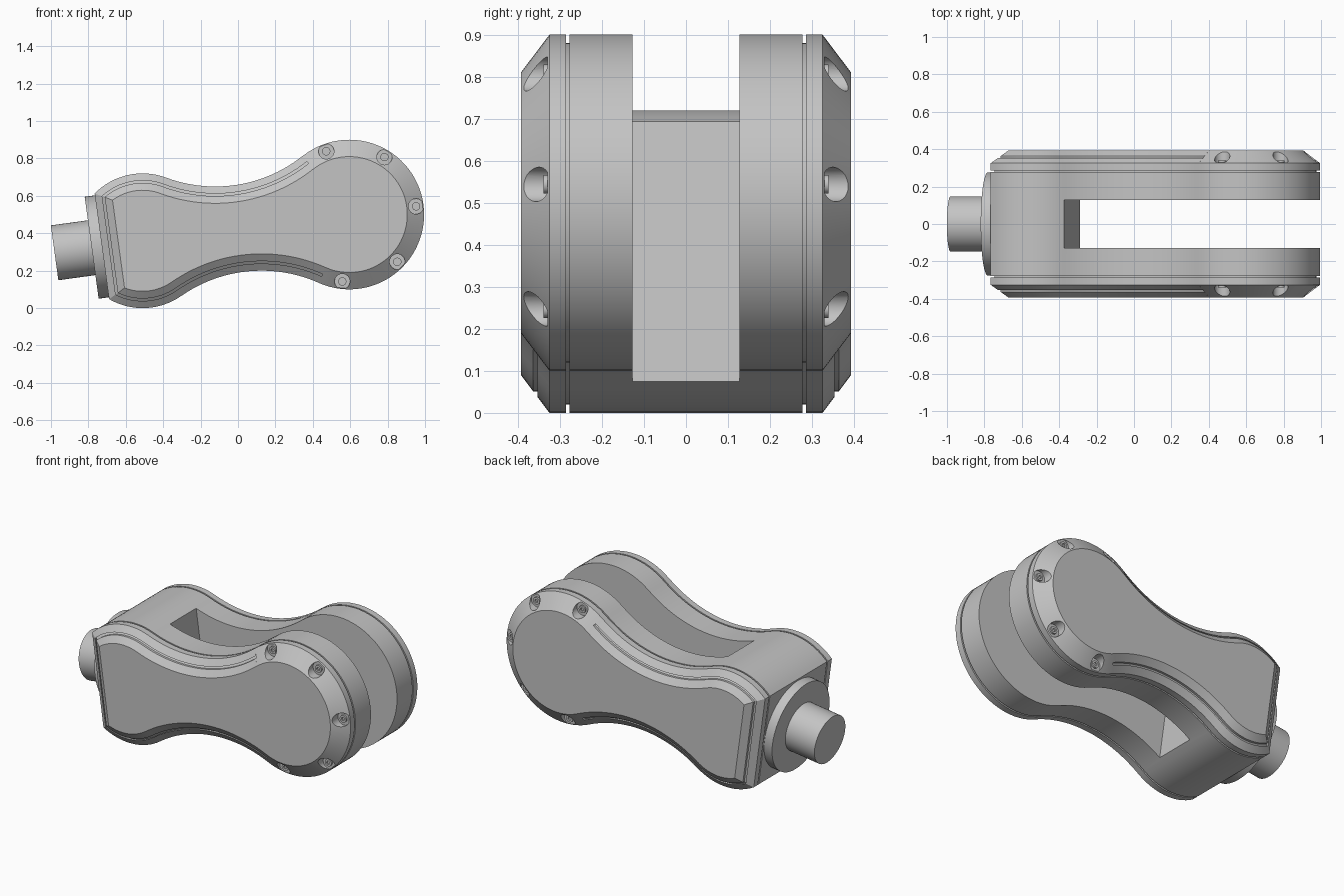
import bpy
import bmesh
from math import cos, sin, acos, radians, pi, atan2
from mathutils import Vector, Matrix

cube = bpy.data.objects.get("Cube")
if cube:
    bpy.data.objects.remove(cube, do_unlink=True)

grey = bpy.data.materials.new("plain_grey")
grey.use_nodes = True
grey.diffuse_color = (0.55, 0.55, 0.55, 1)
grey.node_tree.nodes["Principled BSDF"].inputs["Base Color"].default_value = (0.55, 0.55, 0.55, 1)

# Side outline: big head circle, small base circle, two neck arcs tangent to both
HEAD, BASE = Vector((0.595, 0.5)), Vector((-0.51, 0.36))
NECK_TOP, NECK_LOW = Vector((-0.122, 1.4)), Vector((0.126, -0.55))
HEAD_R, BASE_R, NECK_R = 0.40, 0.36, 0.75
TILT = radians(7.8)      # slant of the base end
END = 0.22               # distance of the base end from the base circle centre
HEAD_STEPS, NECK_STEPS, BASE_STEPS = 56, 24, 16


def heading(a, b):
    d = b - a
    return atan2(d.y, d.x)


def arc(centre, r, a0, a1, n):
    return [centre + r * Vector((cos(a0 + (a1 - a0) * i / n), sin(a0 + (a1 - a0) * i / n)))
            for i in range(n + 1)]


def outline(inset):
    """Outline shrunk by inset; the head points come first."""
    ht, hl = heading(HEAD, NECK_TOP), heading(HEAD, NECK_LOW)
    bt, bl = heading(BASE, NECK_TOP), heading(BASE, NECK_LOW)
    half = acos((END - inset) / (BASE_R - inset))
    mid = pi + TILT
    return (arc(HEAD, HEAD_R - inset, hl, ht, HEAD_STEPS)
            + arc(NECK_TOP, NECK_R + inset, ht - pi, bt - pi, NECK_STEPS)
            + arc(BASE, BASE_R - inset, bt, mid - half, BASE_STEPS)
            + arc(BASE, BASE_R - inset, mid + half, bl + 2 * pi, BASE_STEPS)
            + arc(NECK_LOW, NECK_R + inset, bl + pi, hl + pi, NECK_STEPS))


def ring(inset, y, sink=0.0, side=1):
    """Outline at depth y; sink lowers everything except the head."""
    return [(p.x, side * (y - (sink if i > HEAD_STEPS else 0)), p.y)
            for i, p in enumerate(outline(inset))]


def finish(bm, name):
    bmesh.ops.remove_doubles(bm, verts=bm.verts, dist=1e-5)
    bmesh.ops.recalc_face_normals(bm, faces=bm.faces)
    mesh = bpy.data.meshes.new(name)
    bm.to_mesh(mesh)
    bm.free()
    mesh.materials.append(grey)
    obj = bpy.data.objects.new(name, mesh)
    bpy.context.collection.objects.link(obj)
    return obj


def loft(name, rings):
    bm = bmesh.new()
    loops = [[bm.verts.new(co) for co in r] for r in rings]
    n = len(loops[0])
    for a, b in zip(loops, loops[1:]):
        for i in range(n):
            j = (i + 1) % n
            bm.faces.new((a[i], a[j], b[j], b[i]))
    bm.faces.new(loops[0])
    bm.faces.new(loops[-1])
    return finish(bm, name)


def add_rod(bm, start, end, r, segments=48):
    start, end = Vector(start), Vector(end)
    d = end - start
    m = Matrix.Translation((start + end) / 2) @ d.to_track_quat('Z', 'Y').to_matrix().to_4x4()
    bmesh.ops.create_cone(bm, cap_ends=True, segments=segments, radius1=r, radius2=r,
                          depth=d.length, matrix=m)


def activate(obj):
    bpy.ops.object.select_all(action='DESELECT')
    obj.select_set(True)
    bpy.context.view_layer.objects.active = obj


def cut(obj, cutter):
    activate(obj)
    mod = obj.modifiers.new("cut", 'BOOLEAN')
    mod.operation = 'DIFFERENCE'
    mod.solver = 'EXACT'
    mod.object = cutter
    bpy.ops.object.modifier_apply(modifier=mod.name)
    bpy.data.objects.remove(cutter, do_unlink=True)


def smooth(obj):
    activate(obj)
    bpy.ops.object.shade_smooth_by_angle(angle=radians(28))


base = Vector((BASE.x, 0, BASE.y))
axis = Vector((-cos(TILT), 0, -sin(TILT)))   # points out of the base end

# Fork body with the slot between its two arms
body = loft("fork_body", [ring(0, -0.277), ring(0, 0.277)])
bm = bmesh.new()
place = Matrix.Translation(base - axis * 1.18) @ Matrix.Rotation(-TILT, 4, 'Y')
bmesh.ops.create_cube(bm, size=1, matrix=place @ Matrix.Diagonal((2, 0.254, 2, 1)))
cut(body, finish(bm, "slot_cutter"))
smooth(body)


# Chamfered side plates with a trim groove and screw recesses
def chamfer_y(inset):
    return 0.325 + 0.068 * inset / 0.09


SCREW_ANGLES = [radians(7 + 51.5 * k) for k in range(-2, 3)]
SEAT = 0.329
for side, word in ((-1, "front"), (1, "back")):
    g0, g1, deep = 0.038, 0.051, 0.014
    layers = [(0.02, 0.265, 0), (0.02, 0.286, 0), (0, 0.286, 0), (0, 0.325, 0),
              (g0, chamfer_y(g0), 0), (g0, chamfer_y(g0), deep),
              (g1, chamfer_y(g1), deep), (g1, chamfer_y(g1), 0),
              (0.09, 0.393, 0)]
    plate = loft(word + "_side_plate", [ring(i, y, s, side) for i, y, s in layers])
    bm = bmesh.new()
    spots = [HEAD + 0.36 * Vector((cos(a), sin(a))) for a in SCREW_ANGLES]
    for p in spots:
        add_rod(bm, (p.x, side * SEAT, p.y), (p.x, side * 0.45, p.y), 0.041, 32)
    cut(plate, finish(bm, "recess_cutter"))
    smooth(plate)

    # Screw heads with a small socket
    for k, p in enumerate(spots):
        profile = [(0.022, SEAT - 0.003), (0.022, SEAT + 0.01),
                   (0.01, SEAT + 0.01), (0.01, SEAT + 0.002)]
        screw = loft(f"{word}_screw_{k + 1}",
                     [[(q.x, side * y, q.y) for q in arc(p, r, 0, 2 * pi * 23 / 24, 23)]
                      for r, y in profile])
        smooth(screw)

# Round flange and stub shaft on the slanted base end
for name, t0, t1, r in (("base_flange", 0.2, 0.275, 0.275), ("stub_shaft", 0.26, 0.475, 0.148)):
    bm = bmesh.new()
    add_rod(bm, base + axis * t0, base + axis * t1, r, 64)
    smooth(finish(bm, name))
